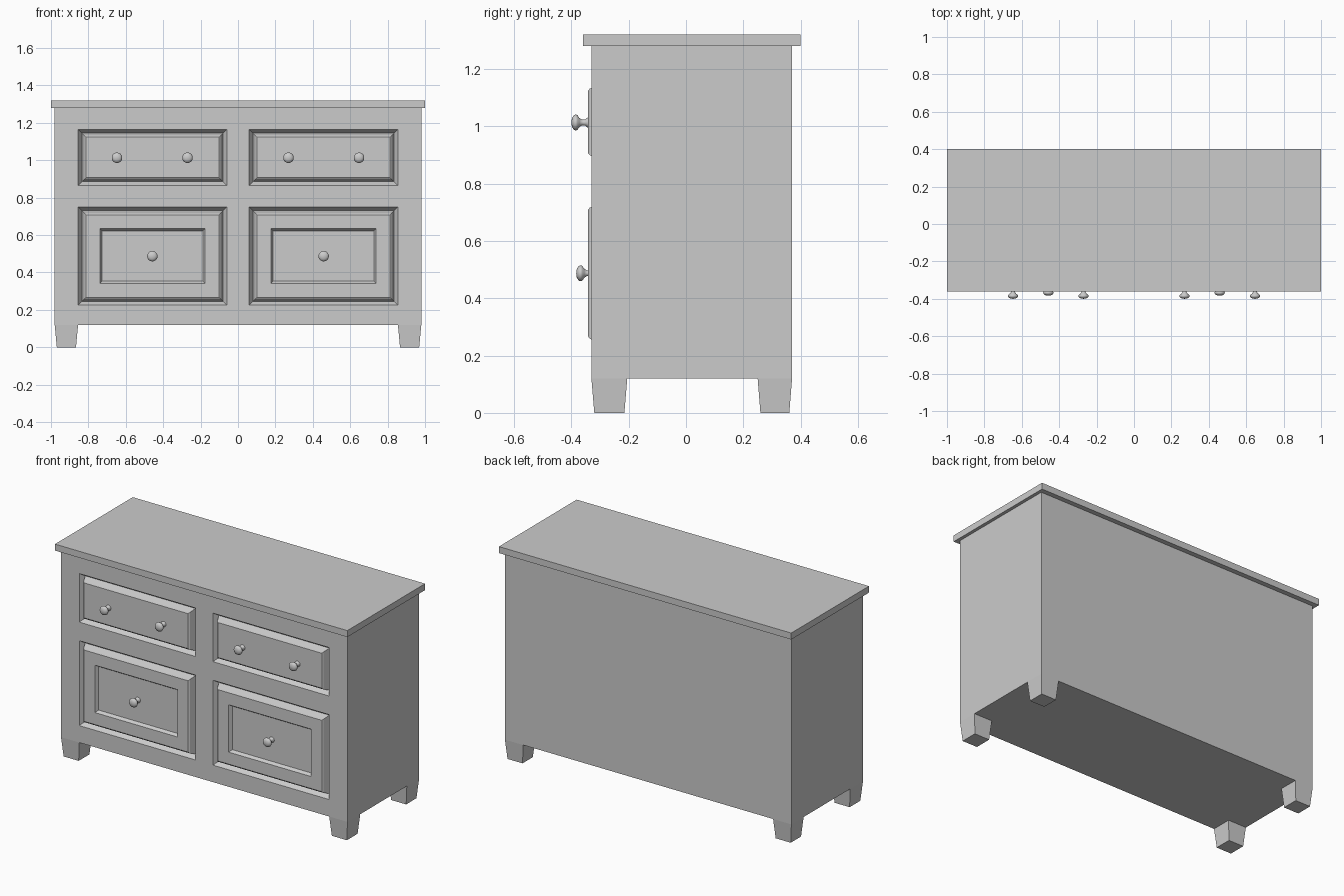
import bpy, bmesh, math
from mathutils import Vector, Matrix

cube = bpy.data.objects.get("Cube")
if cube:
    bpy.data.objects.remove(cube, do_unlink=True)

grey = bpy.data.materials.new("painted grey")
grey.use_nodes = True
GREY = (0.6, 0.6, 0.6, 1)
grey.diffuse_color = GREY
grey.node_tree.nodes["Principled BSDF"].inputs["Base Color"].default_value = GREY


def finish(bm, name):
    bmesh.ops.recalc_face_normals(bm, faces=bm.faces)
    mesh = bpy.data.meshes.new(name)
    bm.to_mesh(mesh)
    bm.free()
    mesh.materials.append(grey)
    obj = bpy.data.objects.new(name, mesh)
    bpy.context.collection.objects.link(obj)
    return obj


def box(lo, hi):
    bm = bmesh.new()
    lo, hi = Vector(lo), Vector(hi)
    size = Matrix.Diagonal((*(hi - lo), 1))
    bmesh.ops.create_cube(bm, size=1, matrix=Matrix.Translation((lo + hi) / 2) @ size)
    return bm


# Table top
finish(box((-1, -0.36, 1.28), (1, 0.4, 1.32)), "table_top")

# Cabinet body, cut into a grid so the drawer fronts can be inset
FRONT = -0.33
body = box((-0.98, FRONT, 0.12), (0.98, 0.37, 1.28))
cuts = [((x, 0, 0), (1, 0, 0)) for x in (-0.855, -0.06, 0.06, 0.855)]
cuts += [((0, 0, z), (0, 0, 1)) for z in (0.225, 0.75, 0.865, 1.165)]
for point, normal in cuts:
    bmesh.ops.bisect_plane(body, geom=body.verts[:] + body.edges[:] + body.faces[:],
                           plane_co=point, plane_no=normal)
body.normal_update()


def front_cells(z_lo, z_hi):
    cells = []
    for f in body.faces:
        c = f.calc_center_median()
        if f.normal.y < -0.9 and 0.06 < abs(c.x) < 0.855 and z_lo < c.z < z_hi:
            cells.append(f)
    return cells


def inset(faces, thickness, depth):
    bmesh.ops.inset_individual(body, faces=faces, thickness=thickness, depth=depth,
                               use_even_offset=True)


upper, lower = front_cells(0.865, 1.165), front_cells(0.225, 0.75)
# Groove around each drawer, then the raised front with a softened rim
for thickness, depth in ((0.02, -0.03), (0.014, 0.036), (0.008, 0.006)):
    inset(upper + lower, thickness, depth)
# Sunken panel in the large drawers
inset(lower, 0.074, 0)
inset(lower, 0.012, -0.018)
finish(body, "cabinet_body")

# Tapered feet
for side, sx in (("right", -1), ("left", 1)):
    for end, y0, y1 in (("front", -0.33, -0.205), ("back", 0.25, 0.37)):
        xs = sorted((sx * 0.855, sx * 0.98))
        foot = box((xs[0], y0, 0), (xs[1], y1, 0.12))
        cx, cy = sum(xs) / 2, (y0 + y1) / 2
        for v in foot.verts:
            if v.co.z < 0.06:
                v.co.x = cx + (v.co.x - cx) * 0.82
                v.co.y = cy + (v.co.y - cy) * 0.84
        finish(foot, f"{end}_{side}_foot")

# Turned knobs: (radius, distance out from the drawer front)
PROFILE = [(0.018, -0.004), (0.017, 0.003), (0.011, 0.01), (0.01, 0.022), (0.016, 0.031),
           (0.026, 0.038), (0.028, 0.044), (0.025, 0.051), (0.015, 0.057), (0, 0.059)]


def knob(name, x, y, z):
    bm = bmesh.new()
    verts = [bm.verts.new((r, -d, 0)) for r, d in PROFILE]
    edges = [bm.edges.new(pair) for pair in zip(verts, verts[1:])]
    bmesh.ops.spin(bm, geom=verts + edges, cent=(0, 0, 0), axis=(0, 1, 0),
                   angle=math.tau, steps=20, use_duplicate=False)
    bmesh.ops.remove_doubles(bm, verts=bm.verts, dist=0.0005)
    obj = finish(bm, name)
    obj.location = (x, y, z)
    for p in obj.data.polygons:
        p.use_smooth = True


for side, sx in (("right", -1), ("left", 1)):
    knob(f"{side}_upper_inner_knob", sx * 0.27, -0.341, 1.013)
    knob(f"{side}_upper_outer_knob", sx * 0.647, -0.341, 1.013)
    knob(f"{side}_lower_knob", sx * 0.458, -0.324, 0.487)
